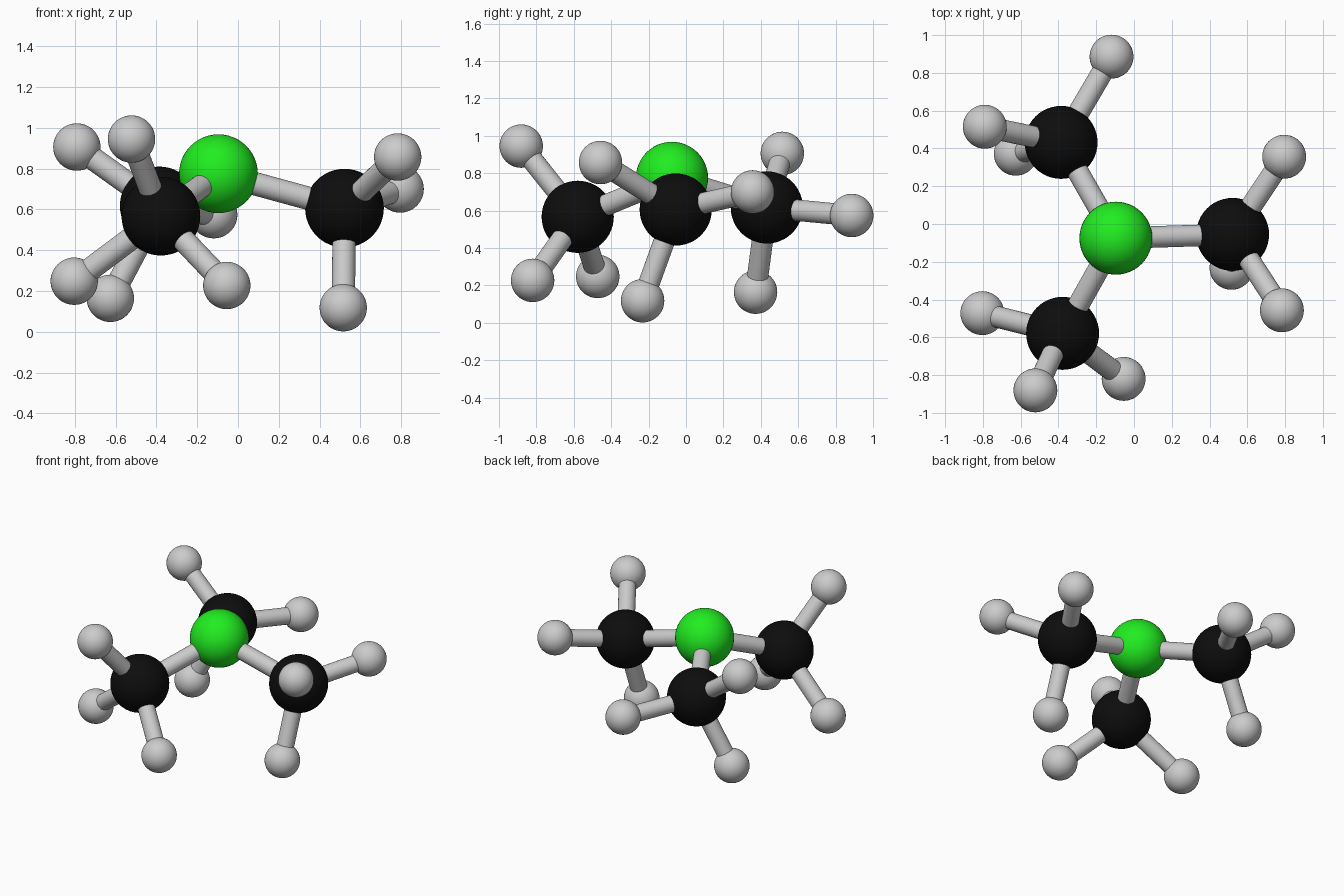
import bpy
from mathutils import Vector

if "Cube" in bpy.data.objects:
    bpy.data.objects.remove(bpy.data.objects["Cube"])

BIG, SMALL, BOND = 0.193, 0.116, 0.057


def material(name, colour):
    mat = bpy.data.materials.new(name)
    mat.diffuse_color = colour
    mat.use_nodes = True
    mat.node_tree.nodes["Principled BSDF"].inputs["Base Color"].default_value = mat.diffuse_color
    return mat


green = material("green", (0.015, 0.85, 0.015, 1))
black = material("black", (0.004, 0.004, 0.004, 1))


def ball(name, pos, radius, mat=None):
    bpy.ops.mesh.primitive_uv_sphere_add(segments=48, ring_count=24, radius=radius, location=pos)
    obj = bpy.context.object
    obj.name = name
    bpy.ops.object.shade_smooth()
    if mat:
        obj.data.materials.append(mat)


def bond(name, a, b):
    a, b = Vector(a), Vector(b)
    d = b - a
    bpy.ops.mesh.primitive_cylinder_add(vertices=32, radius=BOND, depth=d.length, location=(a + b) / 2)
    obj = bpy.context.object
    obj.name = name
    obj.rotation_euler = d.to_track_quat('Z', 'Y').to_euler()
    bpy.ops.object.shade_smooth_by_angle()


# Central atom
centre = (-0.096, -0.075, 0.775)
ball("centre_atom", centre, BIG, green)

# Three arms: a carbon atom and its three hydrogen atoms
arms = {
    "right": ((0.522, -0.055, 0.606),
              [(0.795, 0.356, 0.700), (0.783, -0.457, 0.857), (0.516, -0.232, 0.118)]),
    "back": ((-0.386, 0.432, 0.617),
             [(-0.119, 0.886, 0.574), (-0.790, 0.515, 0.906), (-0.626, 0.372, 0.164)]),
    "front": ((-0.378, -0.579, 0.567),
              [(-0.803, -0.472, 0.248), (-0.055, -0.820, 0.227), (-0.522, -0.881, 0.945)]),
}
for side, (carbon, hydrogens) in arms.items():
    ball(f"{side}_carbon_atom", carbon, BIG, black)
    bond(f"{side}_centre_bond", centre, carbon)
    for i, hydrogen in enumerate(hydrogens, 1):
        ball(f"{side}_hydrogen_atom_{i}", hydrogen, SMALL)
        bond(f"{side}_hydrogen_bond_{i}", carbon, hydrogen)
